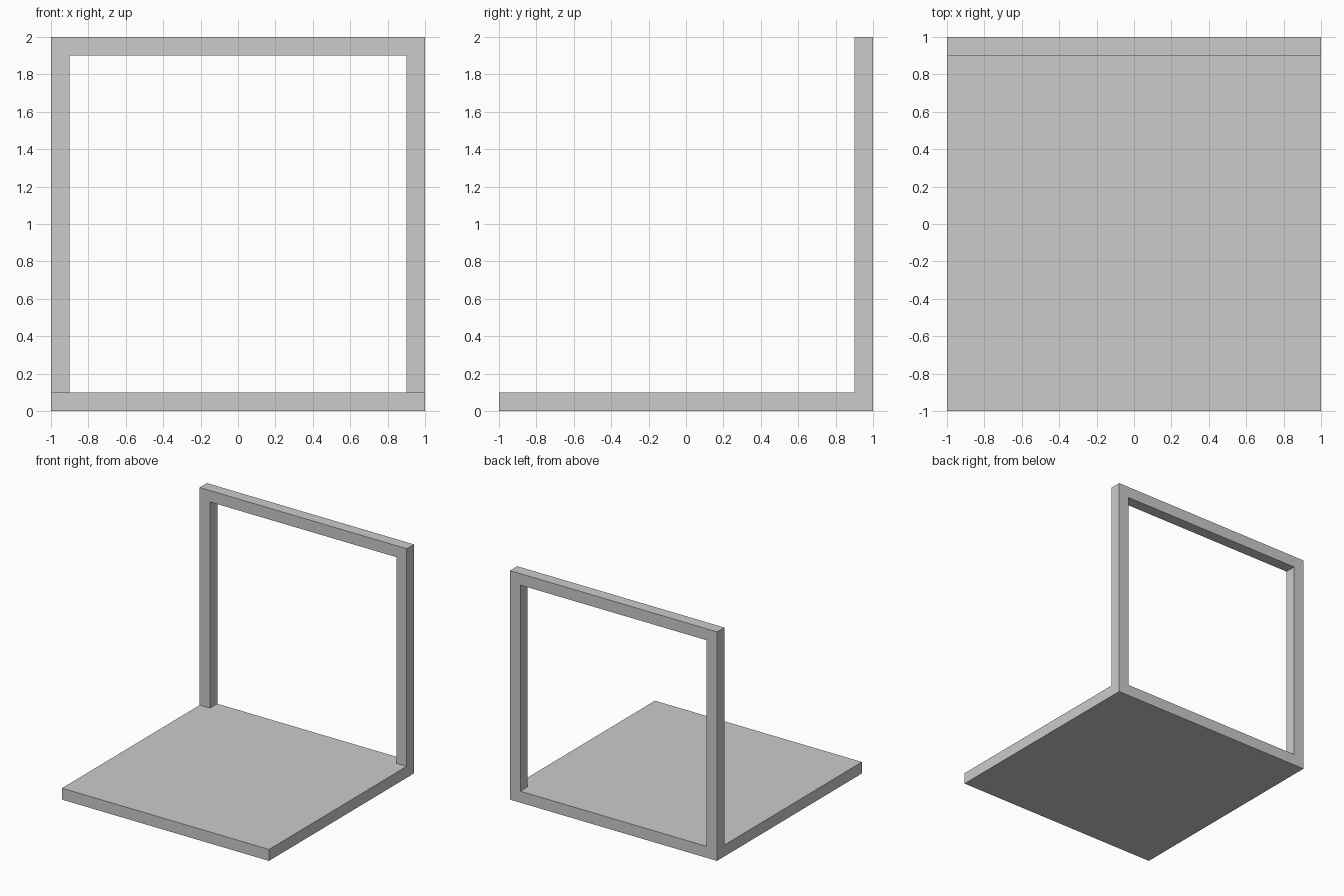
import bpy, bmesh
from mathutils import Vector

if "Cube" in bpy.data.objects:
    bpy.data.objects.remove(bpy.data.objects["Cube"])

T = 0.1  # thickness of slab and frame bars

bm = bmesh.new()

# L-shaped side profile (y, z), swept along x: floor slab plus upright wall
profile = [(-1, 0), (1, 0), (1, 2), (1 - T, 2), (1 - T, T), (-1, T)]
side = bm.faces.new([bm.verts.new((-1, y, z)) for y, z in profile])
swept = bmesh.ops.extrude_face_region(bm, geom=[side])["geom"]
bmesh.ops.translate(bm, vec=(2, 0, 0),
                    verts=[v for v in swept if isinstance(v, bmesh.types.BMVert)])

# Score the outline of the window opening
for co, no in [((-1 + T, 0, 0), (1, 0, 0)), ((1 - T, 0, 0), (1, 0, 0)),
               ((0, 0, T), (0, 0, 1)), ((0, 0, 2 - T), (0, 0, 1))]:
    geom = bm.verts[:] + bm.edges[:] + bm.faces[:]
    bmesh.ops.bisect_plane(bm, geom=geom, dist=1e-4, plane_co=Vector(co), plane_no=Vector(no))

# Open the window through the wall and join front and back rims
bm.normal_update()
panes = []
for f in bm.faces:
    c = f.calc_center_median()
    if abs(f.normal.y) > 0.9 and c.y > 0.5 and abs(c.x) < 0.1 and abs(c.z - 1) < 0.1:
        panes.append(f)
front, back = sorted(panes, key=lambda f: f.calc_center_median().y)
pairs = []
for loop in front.loops:
    a, b = loop.vert, loop.link_loop_next.vert
    twin = [min(back.verts, key=lambda v: (v.co - p.co).length) for p in (a, b)]
    pairs.append((a, b, twin[1], twin[0]))
bmesh.ops.delete(bm, geom=panes, context='FACES_ONLY')
for quad in pairs:
    if bm.faces.get(quad) is None:  # the sill already exists as slab top
        bm.faces.new(quad)

bmesh.ops.recalc_face_normals(bm, faces=bm.faces[:])
mesh = bpy.data.meshes.new("floor_with_back_frame")
bm.to_mesh(mesh)
bm.free()
obj = bpy.data.objects.new("floor_with_back_frame", mesh)
bpy.context.collection.objects.link(obj)
